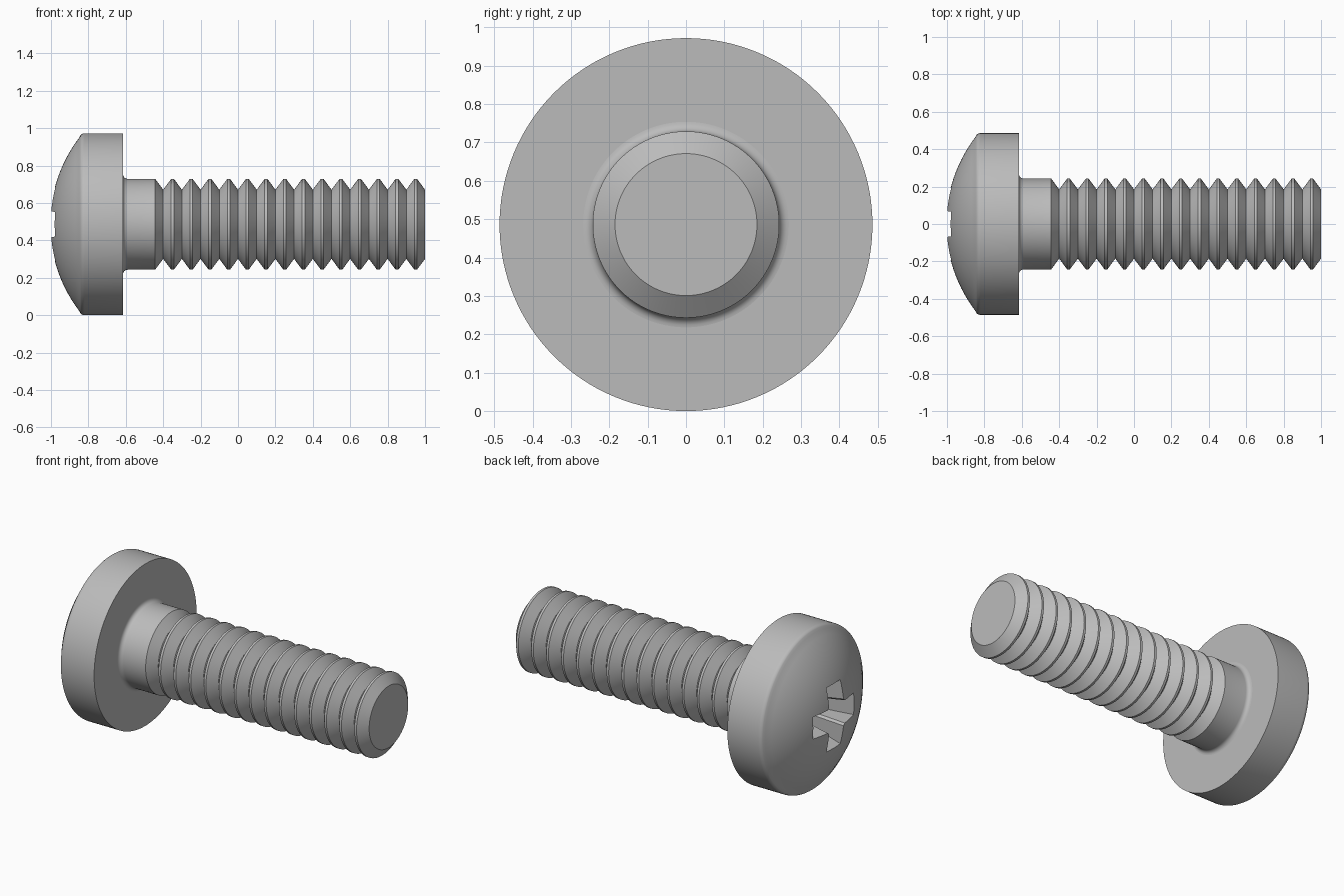
import bpy, bmesh, math
from mathutils import Vector, Matrix

if "Cube" in bpy.data.objects:
    bpy.data.objects.remove(bpy.data.objects["Cube"])

HEAD_R = 0.486      # also the height of the screw's axis
SHANK_R = 0.243
ROOT_R = 0.185
SEGMENTS = 128

steel = bpy.data.materials.new("steel_grey")
steel.use_nodes = True
colour = (0.5, 0.5, 0.5, 1)
steel.diffuse_color = colour
steel.node_tree.nodes["Principled BSDF"].inputs["Base Color"].default_value = colour


def add_object(name, bm):
    bmesh.ops.recalc_face_normals(bm, faces=bm.faces)
    mesh = bpy.data.meshes.new(name)
    bm.to_mesh(mesh)
    bm.free()
    mesh.materials.append(steel)
    obj = bpy.data.objects.new(name, mesh)
    obj.location.z = HEAD_R
    bpy.context.collection.objects.link(obj)
    return obj


def lathe(name, profile):
    """Revolve (x, radius) points about the x axis."""
    bm = bmesh.new()
    verts = [bm.verts.new((x, 0, r)) for x, r in profile]
    edges = [bm.edges.new(pair) for pair in zip(verts, verts[1:])]
    bmesh.ops.spin(bm, geom=verts + edges, cent=(0, 0, 0), axis=(1, 0, 0),
                   angle=math.tau, steps=SEGMENTS, use_duplicate=False)
    bmesh.ops.remove_doubles(bm, verts=bm.verts, dist=1e-5)
    return add_object(name, bm)


def arc(cx, cr, radius, start, end, steps):
    angles = [math.radians(start + (end - start) * i / steps) for i in range(steps + 1)]
    return [(cx + radius * math.cos(a), cr + radius * math.sin(a)) for a in angles]


def smooth(obj, degrees):
    bpy.ops.object.select_all(action="DESELECT")
    obj.select_set(True)
    bpy.context.view_layer.objects.active = obj
    bpy.ops.object.shade_smooth_by_angle(angle=math.radians(degrees))


# Domed head with a softened rim
dome_r = 0.766
apex = -1.005
dome = arc(apex + dome_r, 0, dome_r, 180, 142.8, 14)
rim = arc(-0.82, HEAD_R - 0.03, 0.03, 138, 90, 5)
under = -0.615
head = lathe("head", dome + rim + [(under, HEAD_R), (under, 0)])

# Tapered cross recess
bm = bmesh.new()
rings = []
for x, half_width, reach, corner in ((-1.06, 0.076, 0.225, 0.012),
                                     (-0.72, 0.035, 0.09, 0.012)):
    quarter = [(reach, -half_width), (reach, half_width),
               (half_width + corner, half_width), (half_width, half_width + corner)]
    ring = []
    for turn in range(4):
        spin = Matrix.Rotation(turn * math.pi / 2, 3, "X")
        ring += [bm.verts.new(spin @ Vector((x, y, z))) for y, z in quarter]
    rings.append(ring)
for ring in rings:
    bm.faces.new(ring)
count = len(rings[0])
for i in range(count):
    j = (i + 1) % count
    bm.faces.new((rings[0][i], rings[0][j], rings[1][j], rings[1][i]))
cutter = add_object("recess_cutter", bm)
cutter.hide_render = True

cut = head.modifiers.new("cross_recess", "BOOLEAN")
cut.operation = "DIFFERENCE"
cut.solver = "EXACT"
cut.object = cutter
bpy.context.view_layer.objects.active = head
bpy.ops.object.modifier_apply(modifier=cut.name)
bpy.data.objects.remove(cutter)
smooth(head, 25)

# Shank: fillet under the head, plain neck, then ring-shaped threads
fillet = 0.025
profile = [(under - 0.01, 0), (under - 0.01, SHANK_R + fillet)]
profile += arc(under + fillet, SHANK_R + fillet, fillet, 180, 270, 6)
neck_end, pitch, flat = -0.45, 0.1, 0.007
profile.append((neck_end + flat, SHANK_R))
for i in range(14):
    crest = neck_end + pitch * (i + 1)
    profile += [(crest - pitch / 2, ROOT_R),
                (crest - flat, SHANK_R), (crest + flat, SHANK_R)]
profile += [(1, ROOT_R), (1, 0)]
shank = lathe("threaded_shank", profile)
smooth(shank, 30)
